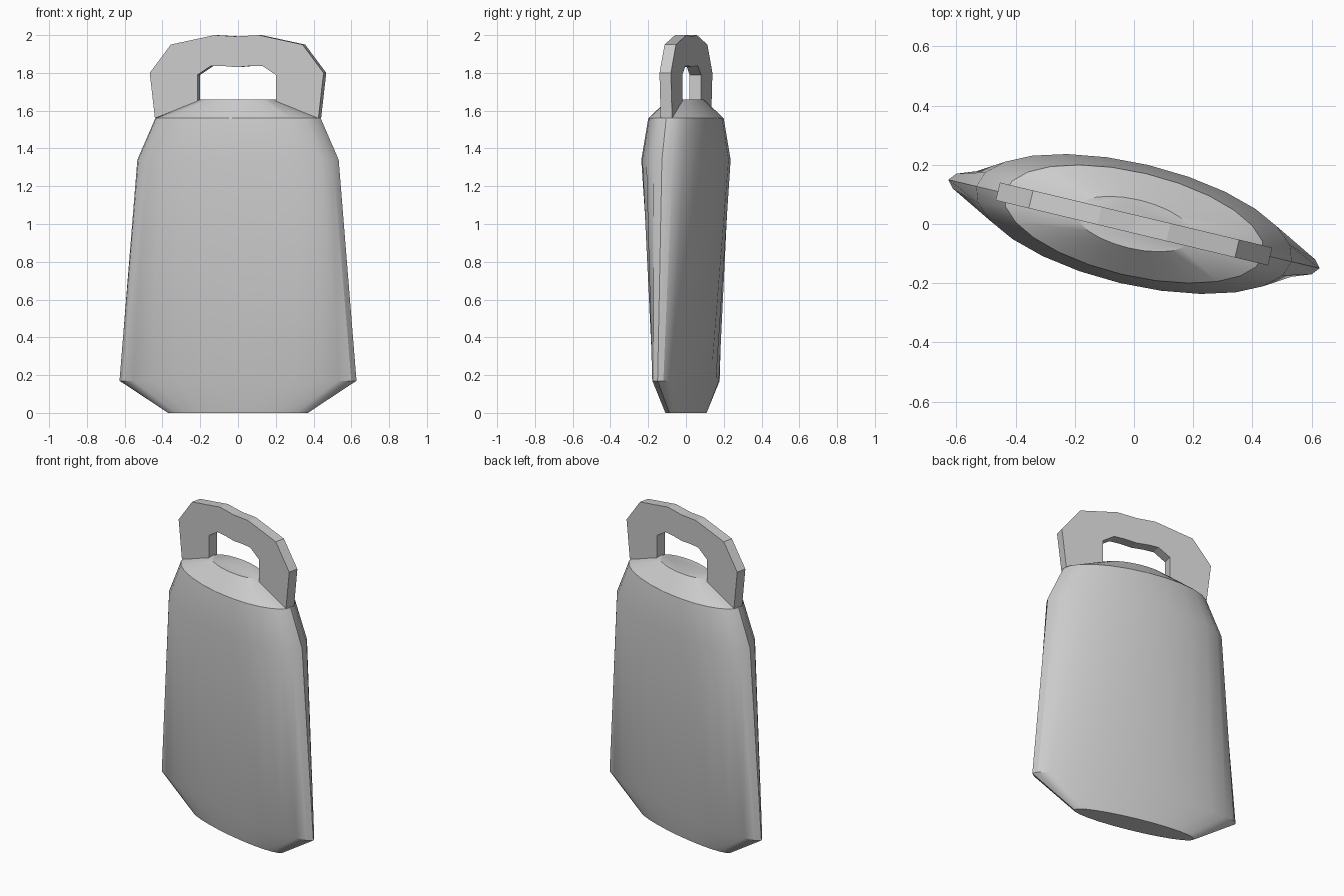
import bpy, bmesh
from math import sin, cos, pi, atan2

if "Cube" in bpy.data.objects:
    bpy.data.objects.remove(bpy.data.objects["Cube"])

TURN = -atan2(0.15, 0.628)   # the whole bag is turned about z
SEG = 24


def finish(bm, name):
    bmesh.ops.recalc_face_normals(bm, faces=bm.faces)
    mesh = bpy.data.meshes.new(name)
    bm.to_mesh(mesh)
    bm.free()
    ob = bpy.data.objects.new(name, mesh)
    bpy.context.collection.objects.link(ob)
    ob.rotation_euler.z = TURN
    return ob


# body: lofted elliptical sections (z, half length, half thickness)
sections = [(0, 0.38, 0.067), (0.17, 0.645, 0.1), (1.34, 0.548, 0.205),
            (1.56, 0.45, 0.175), (1.66, 0.205, 0.083)]
bm = bmesh.new()
rings = [[bm.verts.new((a * cos(2 * pi * i / SEG), b * sin(2 * pi * i / SEG), z))
          for i in range(SEG)] for z, a, b in sections]
for lo, hi in zip(rings, rings[1:]):
    for i in range(SEG):
        j = (i + 1) % SEG
        bm.faces.new((lo[i], lo[j], hi[j], hi[i]))
bm.faces.new(rings[0])
bm.faces.new(rings[-1])
body = finish(bm, "body")
bpy.context.view_layer.objects.active = body
body.select_set(True)
bpy.ops.object.shade_smooth_by_angle(angle=pi / 6)

# handle: mirrored arch of paired outer and inner points, given thickness
outer = [(0.445, 1.56), (0.473, 1.80), (0.358, 1.95), (0.12, 2.0), (0, 1.993)]
inner = [(0.213, 1.65), (0.213, 1.79), (0.14, 1.837), (0.08, 1.837), (0, 1.83)]


def mirrored(points):
    return points + [(-x, z) for x, z in points[-2::-1]]


HALF = 0.031
bm = bmesh.new()
loops = [[bm.verts.new((x, y, z)) for x, z in mirrored(pts)]
         for pts, y in ((outer, -HALF), (outer, HALF), (inner, HALF), (inner, -HALF))]
for k in range(4):
    a, b = loops[k], loops[(k + 1) % 4]
    for i in range(len(a) - 1):
        bm.faces.new((a[i], a[i + 1], b[i + 1], b[i]))
for end in (0, -1):
    bm.faces.new([loop[end] for loop in loops])
finish(bm, "handle")
